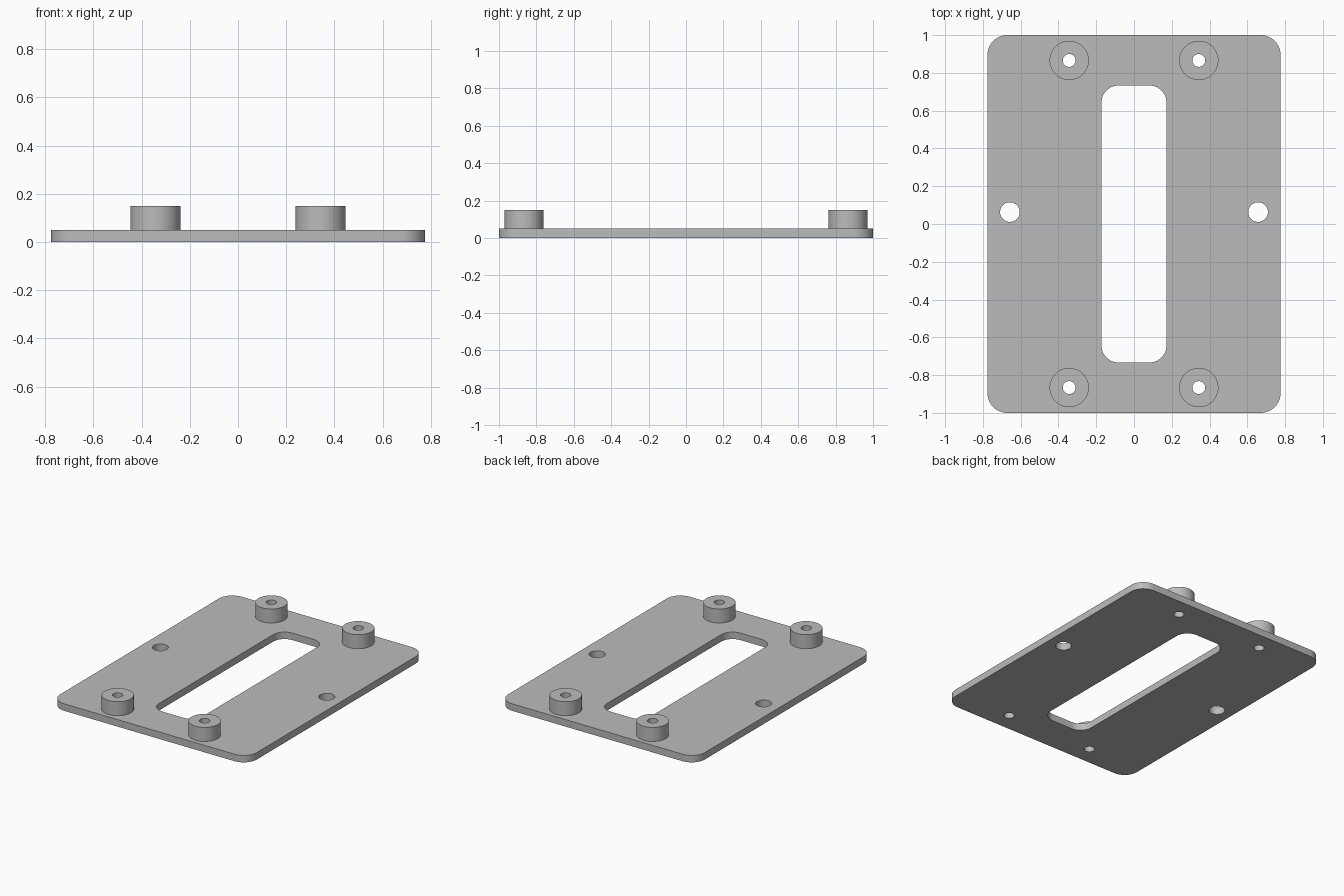
import bpy, bmesh, math

if "Cube" in bpy.data.objects:
    bpy.data.objects.remove(bpy.data.objects["Cube"])

grey = bpy.data.materials.new("light grey")
grey.diffuse_color = (0.50, 0.50, 0.50, 1)
grey.use_nodes = True
grey.node_tree.nodes["Principled BSDF"].inputs["Base Color"].default_value = grey.diffuse_color


def rounded_rect(hx, hy, r, steps=12):
    """Outline of a centred rectangle with rounded corners."""
    pts = []
    for q, (sx, sy) in enumerate([(1, 1), (-1, 1), (-1, -1), (1, -1)]):
        for i in range(steps + 1):
            a = math.pi / 2 * (q + i / steps)
            pts.append((sx * (hx - r) + r * math.cos(a), sy * (hy - r) + r * math.sin(a)))
    return pts


def circle(x, y, r, n=48):
    return [(x + r * math.cos(2 * math.pi * i / n), y + r * math.sin(2 * math.pi * i / n))
            for i in range(n)]


def extruded(name, outlines, z0, z1):
    """Fill the first outline, leaving the others as holes, and extrude it upward."""
    bm = bmesh.new()
    edges = []
    for pts in outlines:
        vs = [bm.verts.new((x, y, z0)) for x, y in pts]
        edges += [bm.edges.new((vs[i - 1], vs[i])) for i in range(len(vs))]
    bmesh.ops.triangle_fill(bm, use_beauty=True, use_dissolve=False, edges=edges, normal=(0, 0, 1))
    ext = bmesh.ops.extrude_face_region(bm, geom=bm.faces[:], use_keep_orig=True)
    top = [g for g in ext["geom"] if isinstance(g, bmesh.types.BMVert)]
    bmesh.ops.translate(bm, vec=(0, 0, z1 - z0), verts=top)
    bmesh.ops.recalc_face_normals(bm, faces=bm.faces[:])
    mesh = bpy.data.meshes.new(name)
    bm.to_mesh(mesh)
    bm.free()
    mesh.materials.append(grey)
    obj = bpy.data.objects.new(name, mesh)
    bpy.context.collection.objects.link(obj)
    bpy.ops.object.select_all(action='DESELECT')
    obj.select_set(True)
    bpy.context.view_layer.objects.active = obj
    bpy.ops.object.shade_smooth_by_angle(angle=math.radians(30))
    return obj


THICK, TOP = 0.05, 0.15
BOSS_R, SCREW_R = 0.104, 0.034
corners = [(sx * 0.343, sy * 0.866) for sx in (-1, 1) for sy in (-1, 1)]

# Base plate with centre slot, two side holes and four screw holes
plate = [rounded_rect(0.776, 1.0, 0.105), rounded_rect(0.172, 0.733, 0.09)]
plate += [circle(sx * 0.657, 0.063, 0.052) for sx in (-1, 1)]
plate += [circle(x, y, SCREW_R) for x, y in corners]
extruded("base_plate", plate, 0, THICK)

# Hollow standoffs over the screw holes
for i, (x, y) in enumerate(corners):
    extruded(f"standoff_{i + 1}", [circle(x, y, BOSS_R), circle(x, y, SCREW_R)], THICK, TOP)
